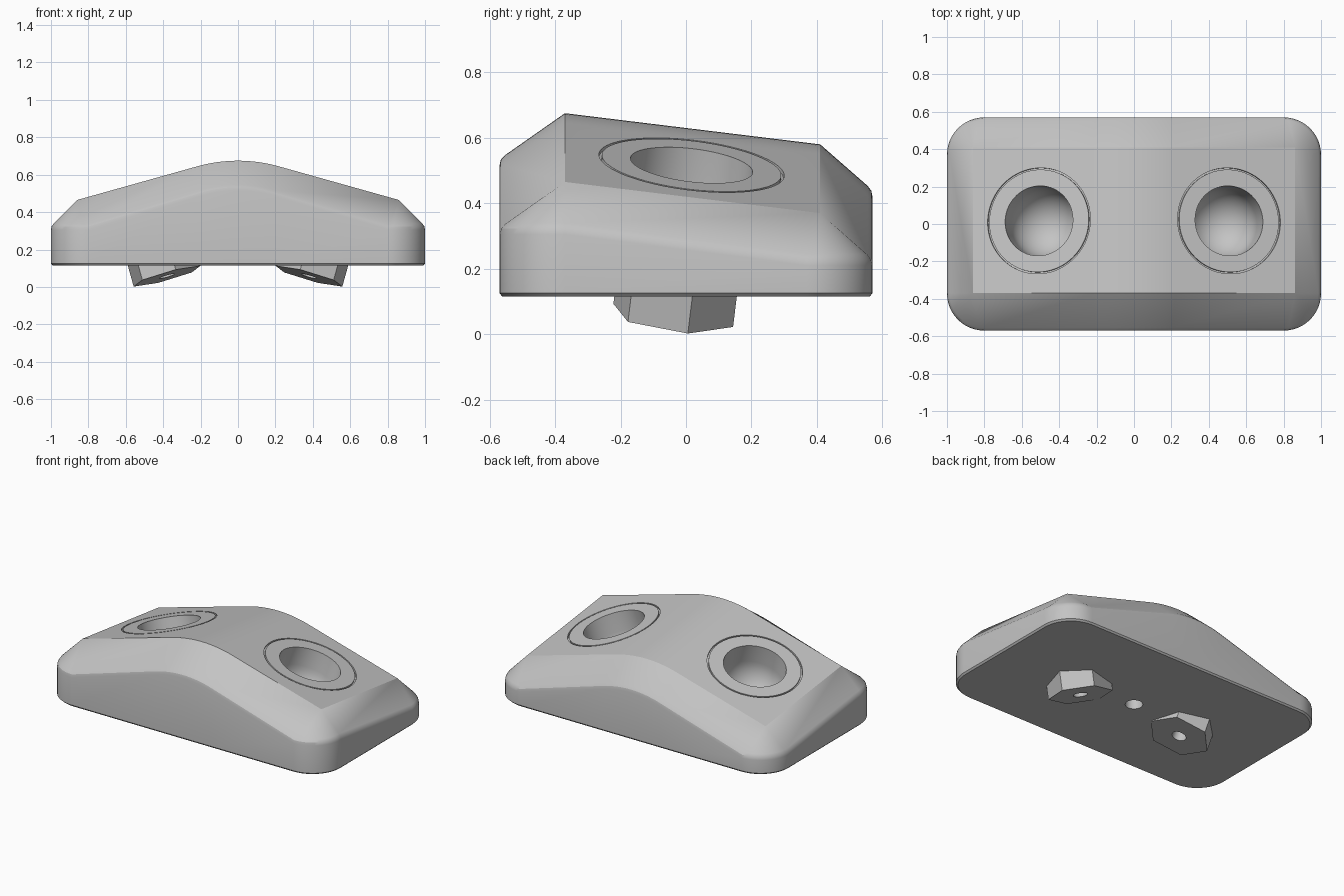
import bpy, bmesh
from math import sin, cos, pi, radians
from mathutils import Vector, Matrix

if "Cube" in bpy.data.objects:
    bpy.data.objects.remove(bpy.data.objects["Cube"])

grey = bpy.data.materials.new("light_grey")
grey.use_nodes = True
grey.diffuse_color = (0.55, 0.55, 0.55, 1)
grey.node_tree.nodes["Principled BSDF"].inputs["Base Color"].default_value = grey.diffuse_color

SLOPE_X, SLOPE_Y, CROWN = 0.28, 0.122, 0.22
HALF_Y, FRONT_Y, BACK_Y, TOP_X = 0.57, -0.37, 0.41, 0.86
RADIUS, DROP, BASE = 0.2, 0.14, 0.115


def top_z(x, y):
    """Height of the two-way sloping top with a rounded crown."""
    a = abs(x)
    fall = SLOPE_X * (a * a / (2 * CROWN) if a < CROWN else a - CROWN / 2)
    return 0.675 - fall - SLOPE_Y * (y - FRONT_Y)


def finish(bm, name):
    bmesh.ops.remove_doubles(bm, verts=bm.verts, dist=1e-5)
    bmesh.ops.recalc_face_normals(bm, faces=bm.faces)
    mesh = bpy.data.meshes.new(name)
    bm.to_mesh(mesh)
    bm.free()
    mesh.materials.append(grey)
    ob = bpy.data.objects.new(name, mesh)
    bpy.context.collection.objects.link(ob)
    return ob


def lathe(name, profile, matrix, sides=64, closed=False):
    """Turn (radius, height) points about the local z axis."""
    bm = bmesh.new()
    rings = [[bm.verts.new((r * cos(2 * pi * k / sides), r * sin(2 * pi * k / sides), z))
              for k in range(sides)] for r, z in profile]
    pairs = list(zip(rings, rings[1:]))
    if closed:
        pairs.append((rings[-1], rings[0]))
    for a, b in pairs:
        for k in range(sides):
            j = (k + 1) % sides
            bm.faces.new((a[k], a[j], b[j], b[k]))
    bm.transform(matrix)
    return finish(bm, name)


def cut(ob, cutter):
    cutter.hide_render = True
    mod = ob.modifiers.new("cut", 'BOOLEAN')
    mod.operation, mod.solver, mod.object = 'DIFFERENCE', 'EXACT', cutter
    activate(ob)
    bpy.ops.object.modifier_apply(modifier=mod.name)
    bpy.data.objects.remove(cutter)


def activate(ob):
    bpy.ops.object.select_all(action='DESELECT')
    ob.select_set(True)
    bpy.context.view_layer.objects.active = ob


def build_body():
    # Matching outline points: rounded outer wall and sharp-cornered top
    xs = [-TOP_X] + [CROWN * k / 8 for k in range(-8, 9)] + [TOP_X]
    n, steps = len(xs), 12
    squeeze = (1 - RADIUS) / TOP_X
    cy = HALF_Y - RADIUS
    outline = []

    def corner(sx, sy, start):
        inner = (sx * TOP_X, BACK_Y if sy > 0 else FRONT_Y)
        for k in range(1, steps):
            t = start + pi / 2 * k / steps
            outline.append(((sx * (1 - RADIUS) + RADIUS * cos(t), sy * cy + RADIUS * sin(t)), inner))

    def side(sx):
        ends = [((sx, -cy), (sx * TOP_X, FRONT_Y)), ((sx, cy), (sx * TOP_X, BACK_Y))]
        return ends if sx > 0 else ends[::-1]

    outline += [((x * squeeze, -HALF_Y), (x, FRONT_Y)) for x in xs]
    corner(1, -1, -pi / 2)
    right = side(1)
    outline += right
    corner(1, 1, 0)
    back_start = len(outline)
    outline += [((x * squeeze, HALF_Y), (x, BACK_Y)) for x in reversed(xs)]
    corner(-1, 1, pi / 2)
    outline += side(-1)
    corner(-1, -1, pi)

    # Wall, softened shoulder and chamfer in one column per outline point
    bm = bmesh.new()
    columns = []
    for (ox, oy), (ix, iy) in outline:
        inner = Vector((ix, iy, top_z(ix, iy)))
        edge = Vector((ox, oy, inner.z - DROP))
        low = edge - Vector((0, 0, 0.02))
        high = edge + (inner - edge).normalized() * 0.02
        mid = low / 4 + edge / 2 + high / 4
        points = [(ox * 0.99, oy * 0.985, BASE), (ox, oy, BASE + 0.01), low, mid, high, inner]
        columns.append([bm.verts.new(p) for p in points])
    for a, b in zip(columns, columns[1:] + columns[:1]):
        for k in range(len(a) - 1):
            bm.faces.new((a[k], b[k], b[k + 1], a[k + 1]))
    bm.faces.new([c[0] for c in reversed(columns)])
    # Top strips from front to back
    for i in range(n - 1):
        j = back_start + n - 1 - i
        bm.faces.new([columns[q][-1] for q in (i, i + 1, j - 1, j)])
    return finish(bm, "body")


# Frame of the right-hand socket, square to the sloping top
centre = Vector((0.508, 0.017, top_z(0.508, 0.017)))
axis = Vector((SLOPE_X, SLOPE_Y, 1)).normalized()
u = Vector((0.18, 0.045, -SLOPE_X * 0.18 - SLOPE_Y * 0.045)).normalized()
frame = Matrix((u, axis.cross(u), axis)).transposed().to_4x4()
frame.translation = centre

HOLE, WALL = 0.188, 0.12
bowl = [(0, 0.05), (HOLE, 0.05)] + [
    (HOLE * cos(pi / 2 * k / 12), -WALL - HOLE * sin(pi / 2 * k / 12)) for k in range(13)]
groove = [(0.276, 0.02), (0.285, 0.02), (0.285, -0.012), (0.276, -0.012)]

body = build_body()
parts = [body]
for label, sx in (("left", 1), ("right", -1)):
    m = Matrix.Diagonal((sx, 1, 1, 1)) @ frame
    # Round-bottomed socket and the thin groove around it
    cut(body, lathe("socket_cutter", bowl, m))
    cut(body, lathe("groove_cutter", groove, m, 96, True))
    # Hexagonal boss under the socket, with a small drilled hole
    boss = lathe(label + "_hex_boss", [(0, -0.48), (0.192, -0.48), (0.192, -0.33), (0, -0.33)], m, 6)
    cut(boss, lathe("drill_cutter", [(0, -0.52), (0.043, -0.52), (0.043, -0.42), (0, -0.4)], m, 32))
    parts.append(boss)

# Blind hole in the middle of the underside
cut(body, lathe("pin_cutter", [(0, 0), (0.052, 0), (0.052, 0.26), (0, 0.26)], Matrix(), 32))

for ob in parts:
    activate(ob)
    bpy.ops.object.shade_smooth_by_angle(angle=radians(25))
